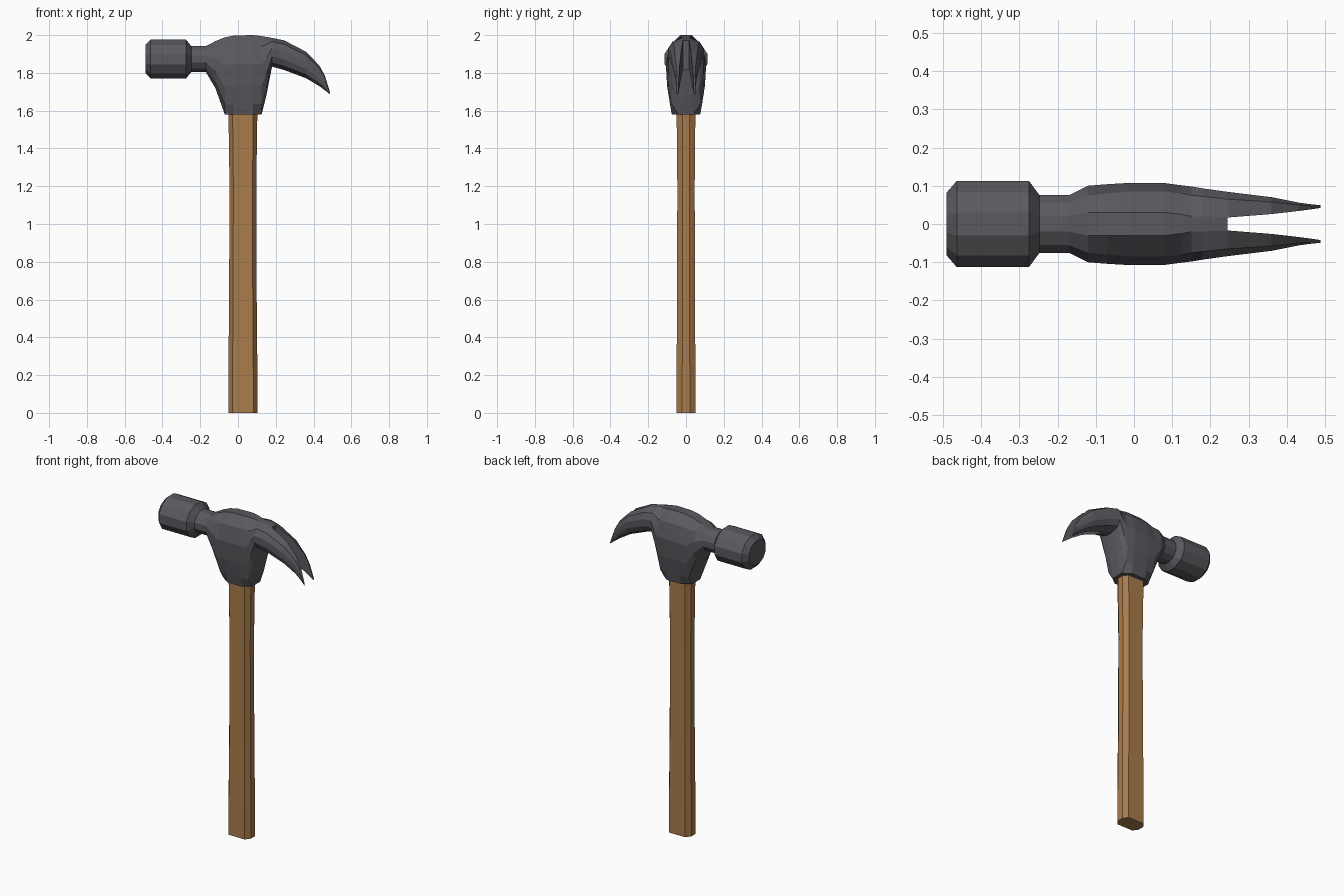
import bpy, bmesh, math

if "Cube" in bpy.data.objects:
    bpy.data.objects.remove(bpy.data.objects["Cube"])


def finish(bm, name, color):
    bmesh.ops.recalc_face_normals(bm, faces=bm.faces)
    mesh = bpy.data.meshes.new(name)
    bm.to_mesh(mesh)
    bm.free()
    obj = bpy.data.objects.new(name, mesh)
    bpy.context.collection.objects.link(obj)
    mat = bpy.data.materials.new(name + "_material")
    mat.diffuse_color = color
    mat.use_nodes = True
    mat.node_tree.nodes["Principled BSDF"].inputs["Base Color"].default_value = mat.diffuse_color
    mesh.materials.append(mat)


def bridge(bm, r0, r1, closed=True):
    n = len(r0)
    for i in range(n if closed else n - 1):
        j = (i + 1) % n
        bm.faces.new((r0[i], r0[j], r1[j], r1[i]))


# Wooden handle: eight-sided, slightly waisted
bm = bmesh.new()
outline = [(.077, .02), (.055, .05), (-.055, .05), (-.077, .02),
           (-.077, -.02), (-.055, -.05), (.055, -.05), (.077, -.02)]
rings = [[bm.verts.new((.026 + x * s, y * s, z)) for x, y in outline]
         for z, s in [(0, 1), (.2, 1), (.6, .95), (1.2, .92), (1.62, 1.0)]]
for a, b in zip(rings, rings[1:]):
    bridge(bm, a, b)
bm.faces.new(rings[0])
bm.faces.new(rings[-1])
finish(bm, "handle", (.40, .20, .07, 1))

# Head: half sections (six y, z points from top to bottom), mirrored in y
FRACTIONS = (0, .13, .36, .64, .87, 1)


def section(x, top, bottom, ys):
    return [(x, y, top + (bottom - top) * f) for y, f in zip(ys, FRACTIONS)]


# Striking face, poll and neck: twelve-sided
full = []
for x, r in [(-.49, .085), (-.463, .117), (-.275, .117), (-.247, .078), (-.17, .078)]:
    angles = [math.radians(15 + 30 * i) for i in range(6)]
    full.append([(x, r * math.sin(t), 1.873 + .91 * r * math.cos(t)) for t in angles])

# Eye and socket body
for x, top, bottom, *ys in [
    (-.12, 1.968, 1.72, .03, .075, .100, .100, .075, .03),
    (-.07, 1.988, 1.58, .03, .080, .104, .098, .075, .04),
    (-.02, 1.998, 1.58, .03, .085, .107, .100, .085, .075),
    (.08, 2.0, 1.58, .03, .085, .107, .100, .085, .075),
    (.125, 1.995, 1.58, .025, .080, .101, .092, .075, .04),
    (.15, 1.99, 1.68, .02, .075, .098, .092, .070, .03),
    (.18, 1.985, 1.833, .02, .072, .093, .093, .075, .02),
    (.245, 1.972, 1.815, .017, .065, .084, .084, .065, .017),
]:
    full.append(section(x, top, bottom, ys))

# Split claw prongs: inner and outer y
claw = []
for x, top, bottom, yi, yo in [(.36, 1.912, 1.772, .026, .07), (.43, 1.84, 1.73, .034, .056),
                               (.46, 1.785, 1.708, .038, .052), (.488, 1.695, 1.686, .042, .049)]:
    mid = yi + (yo - yi) * .72
    claw.append(section(x, top, bottom, (yi, mid, yo, yo, mid, yi)))

bm = bmesh.new()
sides = []
for s in (1, -1):
    rows = [[bm.verts.new((x, s * y, z)) for x, y, z in row] for row in full + claw]
    fork = len(full) - 1
    for i in range(len(rows) - 1):
        bridge(bm, rows[i], rows[i + 1], closed=i >= fork)
    bm.faces.new(rows[-1])
    sides.append(rows)

# Close the middle strip along the top and bottom, the face and the slot end
left, right = sides
for i in range(fork):
    for k in (0, -1):
        bm.faces.new((left[i][k], left[i + 1][k], right[i + 1][k], right[i][k]))
bm.faces.new(left[0] + right[0][::-1])
bm.faces.new((left[fork][0], left[fork][-1], right[fork][-1], right[fork][0]))
finish(bm, "hammer_head", (.10, .10, .115, 1))
